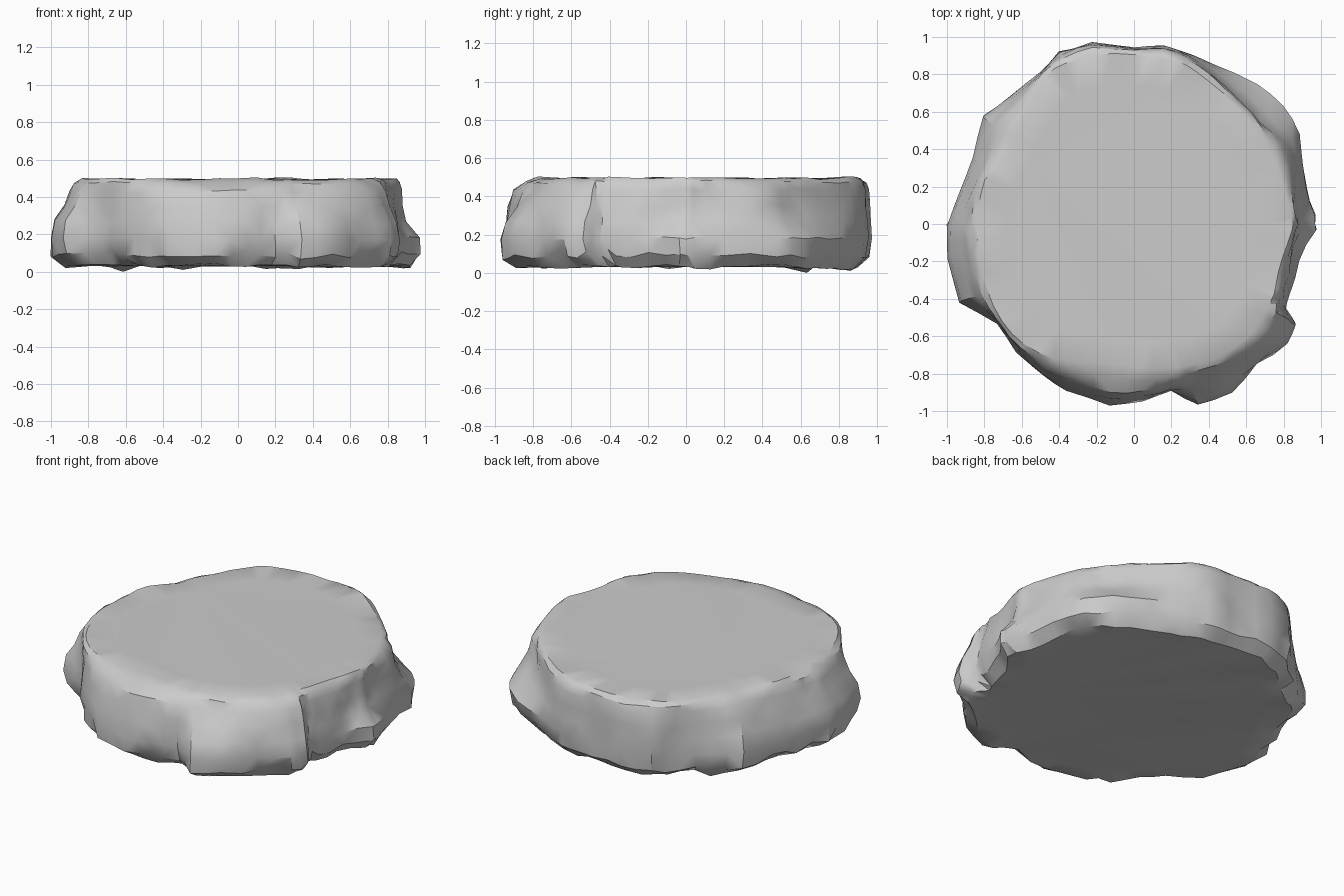
import bpy
import bmesh
import math
import random
from mathutils import Vector, noise

random.seed(4)
cube = bpy.data.objects.get("Cube")
if cube:
    bpy.data.objects.remove(cube, do_unlink=True)

# Widest outline of the slab, counter-clockwise from the left side
OUTLINE = [(1, .04), (.93, .2), (.89, .48), (.8, .64), (.66, .75), (.42, .85),
           (.3, .91), (.16, .95), (0, .95), (-.23, .98), (-.4, .92), (-.5, .81),
           (-.66, .69), (-.81, .57), (-.86, .36), (-.93, .18), (-1, -.02),
           (-1, -.18), (-.93, -.42), (-.73, -.54), (-.62, -.68), (-.48, -.81),
           (-.36, -.89), (-.13, -.97), (.05, -.95), (.2, -.9), (.34, -.97),
           (.52, -.9), (.66, -.75), (.82, -.64), (.87, -.54), (.81, -.45),
           (.83, -.38), (.89, -.2), (1, -.04)]
# Radius of the flat top at equal angle steps
TOP_RADII = [.86, .84, .83, .84, .87, .91, .93, .95, .95, .84, .79, .85,
             .85, .87, .89, .9, .86, .78, .77, .81, .86, .88, .86, .82]
# Height, blend to the widest outline at front and back, same at the sides,
# scale, roughness
RINGS = [(.03, 1, 1, .8, 0), (.03, 1, 1, .92, .014), (.085, 1, 1, .985, .016),
         (.18, 1, 1, 1, .008), (.27, .9, .85, 1, .01), (.35, .8, .5, 1, .01),
         (.43, .65, .3, 1, .01), (.475, .3, .12, 1, .008),
         (.497, 0, 0, .98, .008), (.494, 0, 0, .8, 0)]
# Broken-off lumps lower than the top: x, y, reach, height where they end
LEDGES = [(.45, -.92, .24, .3), (.68, .72, .4, .2), (1, 0, .3, .15)]


def top_radius(angle):
    step = angle / math.tau * len(TOP_RADII) % len(TOP_RADII)
    i = int(step)
    a, b = TOP_RADII[i], TOP_RADII[(i + 1) % len(TOP_RADII)]
    return a + (b - a) * (step - i)


def rough(point, amount):
    shake = noise.noise_vector(point * 4) * amount * 1.5
    return point + shake + Vector(random.uniform(-amount, amount) for _ in "xyz") * .6


def clamp(value):
    return max(0, min(1, value))


def ledge(point, z):
    """How much of the outer stone is broken away here."""
    cuts = [clamp(1.6 * (1 - (point - Vector((x, y))).length / reach))
            * clamp((z - end) / .12) for x, y, reach, end in LEDGES]
    return max(cuts)


# Outline with an extra point in the middle of every edge
points = []
for i, p in enumerate(OUTLINE):
    a, b = Vector(p), Vector(OUTLINE[(i + 1) % len(OUTLINE)])
    points += [a, (a + b) / 2]

# Stacked rings bridged into one rounded slab
bm = bmesh.new()
loops = []
for z, front, side, scale, amount in RINGS:
    loop = []
    for p in points:
        inner = min(top_radius(math.atan2(p.y, p.x)), p.length * .985)
        sideways = (p.x / p.length) ** 2
        blend = (front + (side - front) * sideways) * (1 - .75 * ledge(p, z))
        flat = p.normalized() * (inner + (p.length - inner) * blend) * scale
        loop.append(bm.verts.new(rough(Vector((flat.x, flat.y, z)), amount)))
    loops.append(loop)
count = len(points)
for low, high in zip(loops, loops[1:]):
    for i in range(count):
        j = (i + 1) % count
        bm.faces.new((low[i], low[j], high[j], high[i]))

# Flat top and underside
bm.faces.new(loops[0][::-1])
bm.faces.new(loops[-1])

# Chipped lower edge, with one chip reaching the ground
for v in loops[2][::3]:
    v.co.z += random.uniform(-.02, .045)
min(loops[1], key=lambda v: (v.co.xy - Vector((-.6, .68))).length).co.z = 0
bmesh.ops.triangulate(bm, faces=[f for f in bm.faces if len(f.verts) == 4],
                      quad_method='SHORT_EDGE')
bmesh.ops.recalc_face_normals(bm, faces=bm.faces[:])

mesh = bpy.data.meshes.new("stone_slab")
bm.to_mesh(mesh)
bm.free()
slab = bpy.data.objects.new("stone_slab", mesh)
bpy.context.collection.objects.link(slab)

# Plain grey stone
stone = bpy.data.materials.new("grey_stone")
stone.use_nodes = True
colour = (.6, .6, .6, 1)
stone.diffuse_color = colour
stone.node_tree.nodes["Principled BSDF"].inputs["Base Color"].default_value = colour
mesh.materials.append(stone)

bpy.context.view_layer.objects.active = slab
slab.select_set(True)
bpy.ops.object.shade_smooth_by_angle(angle=math.radians(32))
